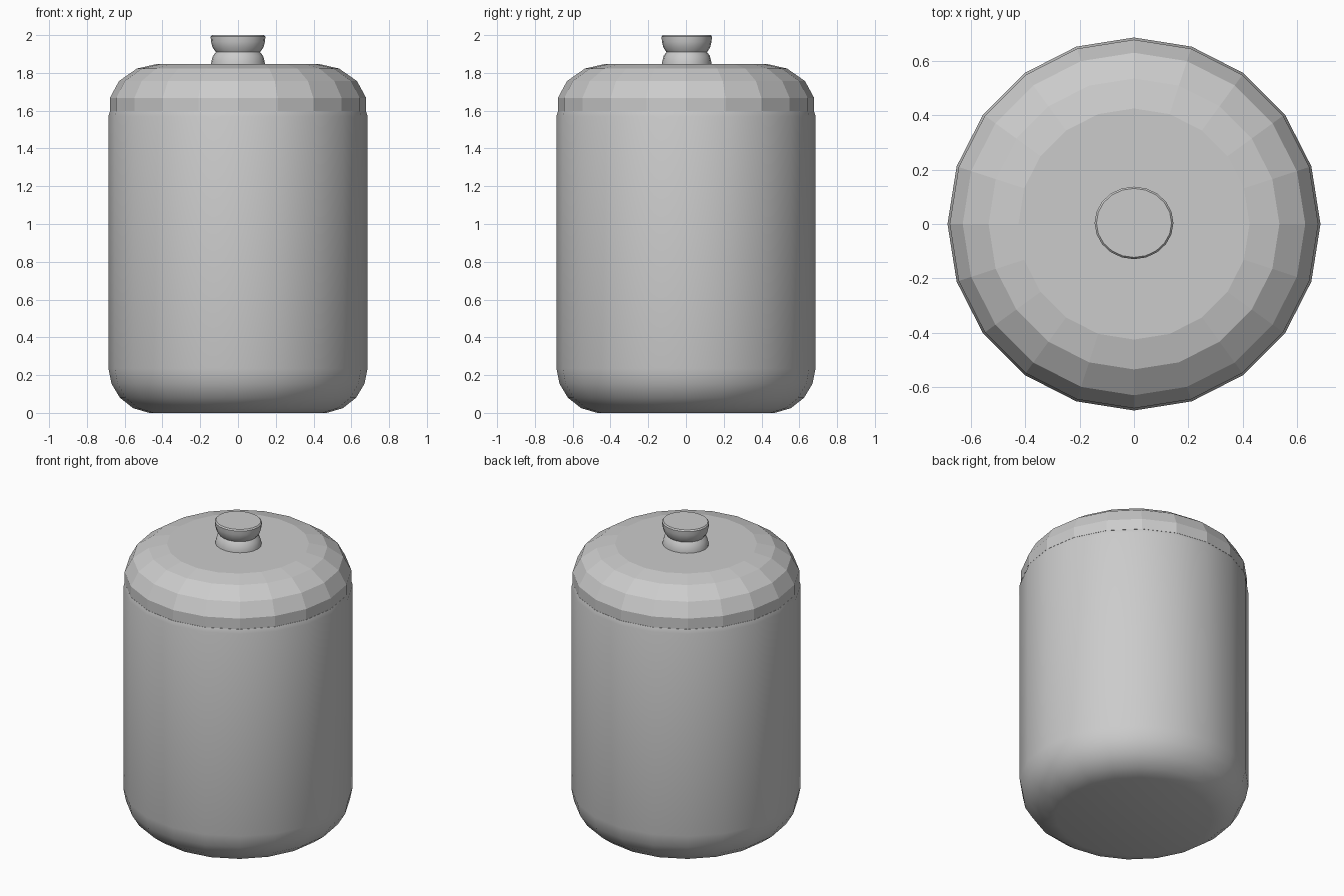
import bpy, bmesh, math

if "Cube" in bpy.data.objects:
    bpy.data.objects.remove(bpy.data.objects["Cube"])

SIDES = 20


def lathe(name, profile, sx=1.0, sy=1.0, oy=0.0, smooth=None):
    """Closed solid of revolution from (radius, z) points, bottom to top."""
    bm = bmesh.new()
    rings = []
    for r, z in profile:
        rings.append([bm.verts.new((r * sx * math.cos(2 * math.pi * i / SIDES),
                                    r * sy * math.sin(2 * math.pi * i / SIDES) + oy, z))
                      for i in range(SIDES)])
    for a, b in zip(rings, rings[1:]):
        for i in range(SIDES):
            j = (i + 1) % SIDES
            bm.faces.new((a[i], a[j], b[j], b[i]))
    bm.faces.new(rings[0][::-1])
    bm.faces.new(rings[-1])
    mesh = bpy.data.meshes.new(name)
    bm.to_mesh(mesh)
    bm.free()
    ob = bpy.data.objects.new(name, mesh)
    bpy.context.collection.objects.link(ob)
    if smooth:
        bpy.ops.object.select_all(action='DESELECT')
        ob.select_set(True)
        bpy.context.view_layer.objects.active = ob
        bpy.ops.object.shade_smooth_by_angle(angle=math.radians(smooth))
    return ob


# Jar body: smooth wall with a rounded foot
lathe("jar_body", [(0.47, 0), (0.555, 0.025), (0.625, 0.08), (0.67, 0.155),
                   (0.686, 0.235), (0.686, 1.57), (0.678, 1.597), (0.60, 1.60)], smooth=50)

# Faceted domed lid
lathe("lid", [(0.60, 1.598), (0.678, 1.598), (0.678, 1.668), (0.63, 1.757),
              (0.535, 1.823), (0.425, 1.848)])

# Knob: flared neck and cap, slightly oval
lathe("knob", [(0.143, 1.84), (0.141, 1.86), (0.133, 1.89), (0.117, 1.91),
               (0.135, 1.935), (0.143, 1.965), (0.145, 1.992), (0.138, 2.0)],
      sy=0.92, oy=0.004, smooth=35)
